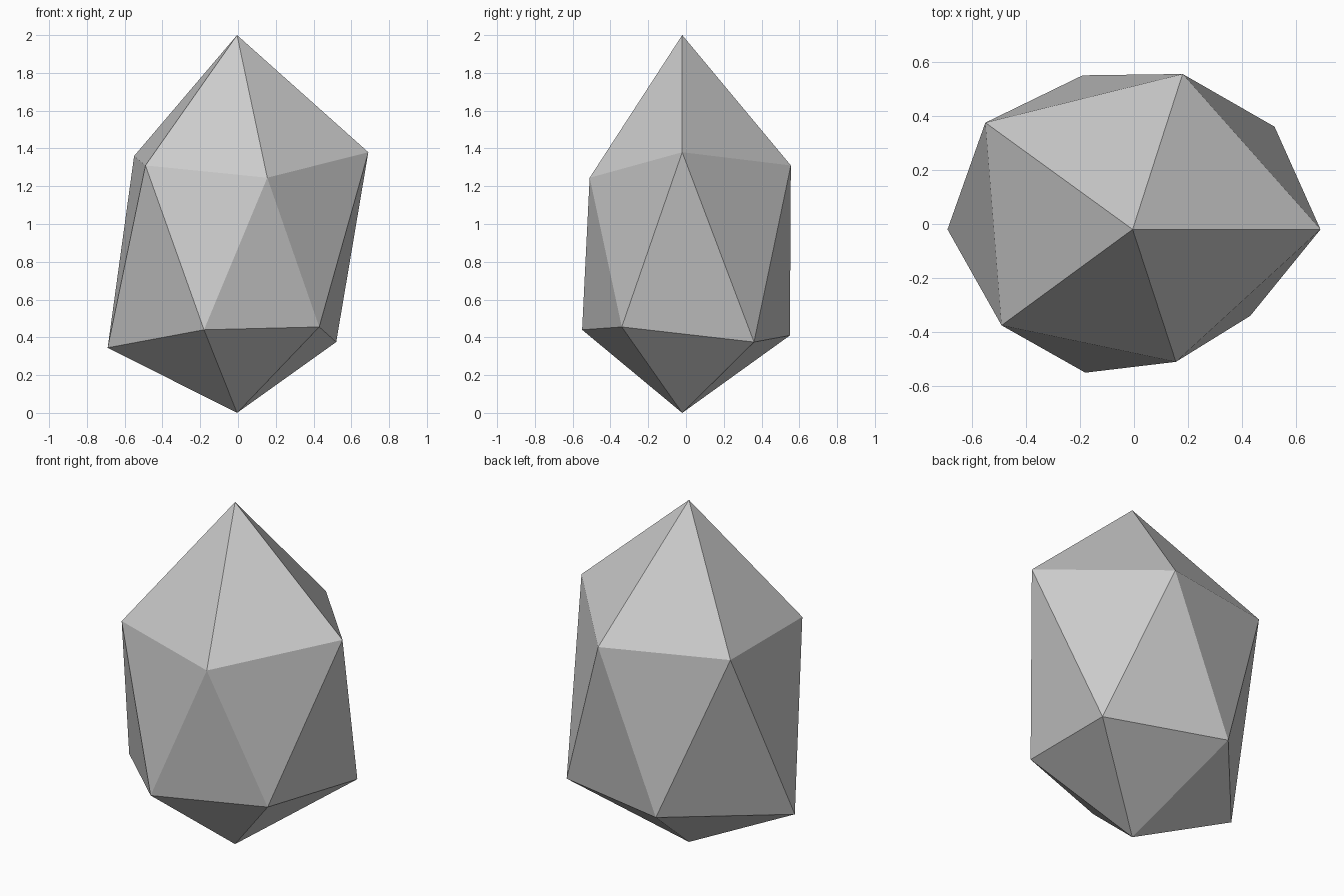
import bpy
import bmesh

cube = bpy.data.objects.get("Cube")
if cube:
    bpy.data.objects.remove(cube, do_unlink=True)

# Stone colour
stone = bpy.data.materials.new("stone grey")
stone.use_nodes = True
grey = (0.6, 0.6, 0.6, 1)
stone.diffuse_color = grey
stone.node_tree.nodes["Principled BSDF"].inputs["Base Color"].default_value = grey

# Irregular five-sided rings, counter-clockwise from above
upper_ring = [(0.69, -0.02, 1.38), (0.18, 0.555, 1.31), (-0.55, 0.375, 1.36),
              (-0.49, -0.375, 1.31), (0.155, -0.51, 1.245)]
lower_ring = [(0.52, 0.36, 0.375), (-0.19, 0.55, 0.41), (-0.69, -0.02, 0.345),
              (-0.18, -0.55, 0.44), (0.43, -0.34, 0.455)]

bm = bmesh.new()
top = bm.verts.new((-0.005, -0.02, 2))
bottom = bm.verts.new((-0.005, -0.02, 0))
upper = [bm.verts.new(p) for p in upper_ring]
lower = [bm.verts.new(p) for p in lower_ring]

# Tip, zigzag band and base facets
for i in range(5):
    j = (i + 1) % 5
    bm.faces.new((top, upper[i], upper[j]))
    bm.faces.new((upper[i], lower[i], upper[j]))
    bm.faces.new((lower[i], lower[j], upper[j]))
    bm.faces.new((bottom, lower[j], lower[i]))
bmesh.ops.recalc_face_normals(bm, faces=bm.faces)

mesh = bpy.data.meshes.new("faceted_stone")
bm.to_mesh(mesh)
bm.free()
mesh.materials.append(stone)
bpy.context.collection.objects.link(bpy.data.objects.new("faceted_stone", mesh))
